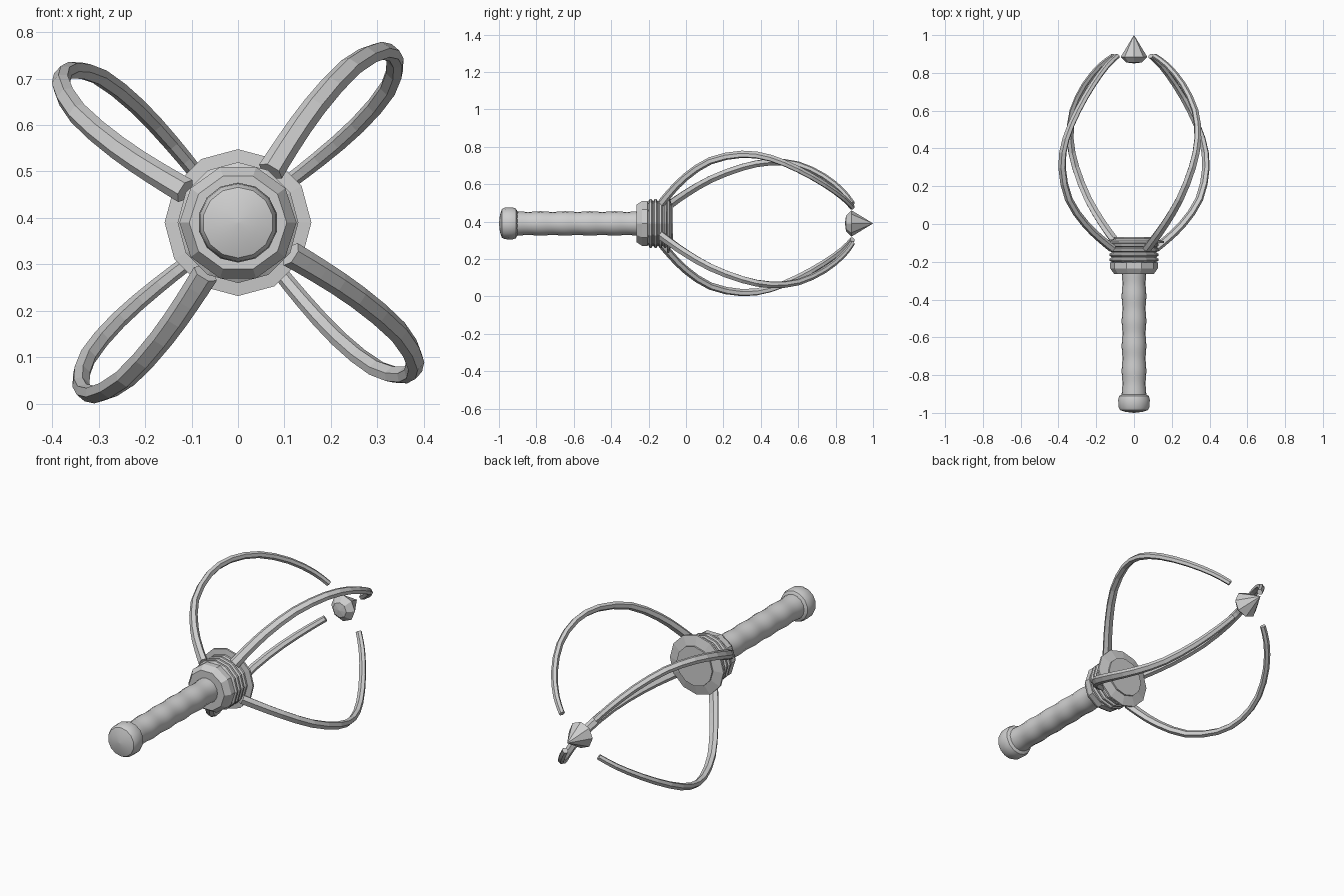
import bpy, bmesh, math
from mathutils import Vector, Matrix

if "Cube" in bpy.data.objects:
    bpy.data.objects.remove(bpy.data.objects["Cube"])

CZ = 0.39  # height of the long axis

steel = bpy.data.materials.new("light_grey_metal")
steel.diffuse_color = (0.62, 0.62, 0.62, 1)
steel.use_nodes = True
steel.node_tree.nodes["Principled BSDF"].inputs["Base Color"].default_value = steel.diffuse_color


def finish(bm, name, smooth=None):
    bmesh.ops.recalc_face_normals(bm, faces=bm.faces[:])
    me = bpy.data.meshes.new(name)
    bm.to_mesh(me)
    bm.free()
    ob = bpy.data.objects.new(name, me)
    bpy.context.collection.objects.link(ob)
    me.materials.append(steel)
    if smooth:
        bpy.ops.object.select_all(action='DESELECT')
        ob.select_set(True)
        bpy.context.view_layer.objects.active = ob
        bpy.ops.object.shade_smooth_by_angle(angle=math.radians(smooth))
    return ob


def skin(bm, rings):
    """Bridge rings of equal length and cap both ends."""
    n = len(rings[0])
    for a, b in zip(rings, rings[1:]):
        for i in range(n):
            j = (i + 1) % n
            bm.faces.new((a[i], a[j], b[j], b[i]))
    bm.faces.new(rings[0])
    bm.faces.new(rings[-1])


def lathe(name, profile, sides, smooth=None, turn=0.0):
    """Turn (y, radius) points around the long axis."""
    bm = bmesh.new()
    rings = []
    for y, r in profile:
        r = max(r, 0.0005)
        rings.append([bm.verts.new((r * math.sin(2 * math.pi * (i + turn) / sides), y,
                                    CZ + r * math.cos(2 * math.pi * (i + turn) / sides)))
                      for i in range(sides)])
    skin(bm, rings)
    return finish(bm, name, smooth)


# Pommel with a rounded end
lathe("pommel", [(-1.0, 0.0), (-0.995, 0.045), (-0.985, 0.076), (-0.97, 0.084),
                 (-0.93, 0.086), (-0.91, 0.08), (-0.9, 0.062)], 14, 40)

# Grip with shallow finger waves
grip = [(-0.91 + 0.66 * k / 40, 0.0635 + 0.0018 * math.cos(2 * math.pi * 5 * k / 40))
        for k in range(41)]
lathe("grip", grip, 16, 40)

# Collar: bevelled cup, then stacked rings
lathe("collar_cup", [(-0.265, 0.06), (-0.265, 0.105), (-0.235, 0.126), (-0.205, 0.126),
                     (-0.2, 0.11)], 10, turn=0.5)
rings = [(-0.205, 0.11)]
for k in range(4):
    y = -0.2 + 0.026 * k
    rings += [(y, 0.12), (y + 0.006, 0.13), (y + 0.016, 0.13), (y + 0.022, 0.12)]
rings += [(-0.095, 0.11)]
lathe("collar_rings", rings, 12)

# Flange plate and the face inside the cage
lathe("flange", [(-0.105, 0.10), (-0.1, 0.158), (-0.09, 0.158), (-0.078, 0.105)], 12)
lathe("collar_face", [(-0.09, 0.105), (-0.07, 0.105)], 12)

# Pointed gem at the far end
lathe("spike", [(0.85, 0.0), (0.855, 0.04), (0.885, 0.07), (1.0, 0.0)], 8)

# Cage arm path: (x, y, z offset from the axis)
PATH = [Vector(p) for p in [
    (0.068, -0.13, 0.11), (0.105, -0.08, 0.17), (0.16, 0.0, 0.25), (0.235, 0.13, 0.335),
    (0.300, 0.3, 0.370), (0.328, 0.45, 0.350), (0.314, 0.6, 0.289),
    (0.25, 0.74, 0.21), (0.17, 0.84, 0.138), (0.105, 0.89, 0.086)]]


def smooth_path(pts, sub):
    """Catmull-Rom through the points."""
    out = []
    ext = [2 * pts[0] - pts[1]] + pts + [2 * pts[-1] - pts[-2]]
    for i in range(1, len(ext) - 2):
        a, b, c, d = ext[i - 1:i + 3]
        for s in range(sub):
            t = s / sub
            out.append(0.5 * (2 * b + (c - a) * t + (2 * a - 5 * b + 4 * c - d) * t ** 2
                              + (3 * b - a - 3 * c + d) * t ** 3))
    return out + [pts[-1]]


def cage_arm(name, angle):
    bm = bmesh.new()
    pts = smooth_path(PATH, 2)
    rot = Matrix.Diagonal((1.03, 1, 1)) @ Matrix.Rotation(angle, 3, 'Y')
    rings = []
    for i, p in enumerate(pts):
        t = (pts[min(i + 1, len(pts) - 1)] - pts[max(i - 1, 0)]).normalized()
        out = Vector((p.x, 0, p.z))
        out = (out - t * out.dot(t)).normalized()
        side = t.cross(out)
        f = i / (len(pts) - 1)
        w, h = 0.028 - 0.012 * f, 0.021 - 0.007 * f
        rings.append([bm.verts.new(rot @ (p + side * w * math.cos(a) + out * h * math.sin(a))
                                   + Vector((0, 0, CZ)))
                      for a in [math.pi * k / 3 for k in range(6)]])
    skin(bm, rings)
    return finish(bm, name)


# Four arms around the axis
for k in range(4):
    cage_arm("cage_arm_%d" % (k + 1), k * math.pi / 2)
